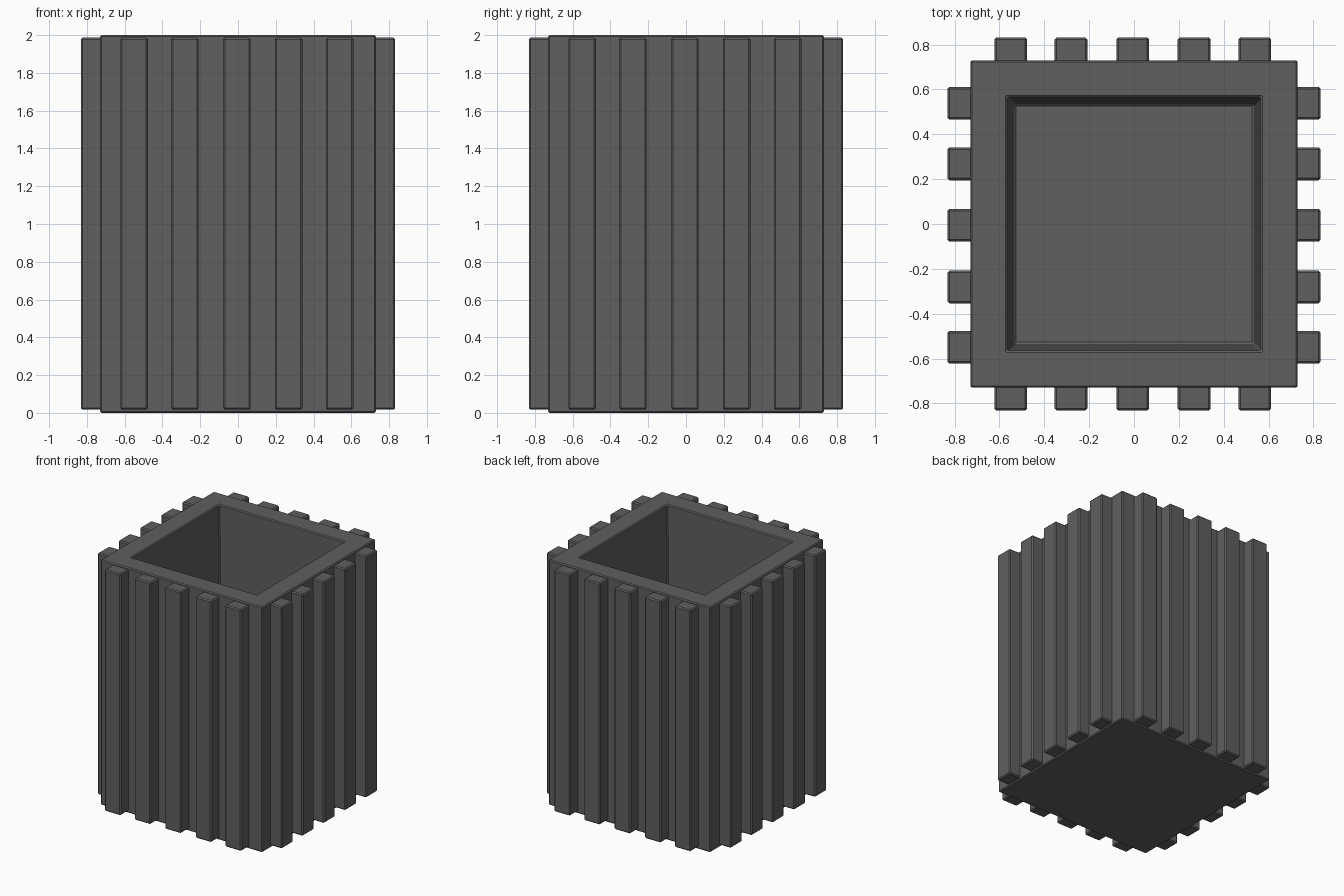
import bpy, bmesh
from mathutils import Matrix

if "Cube" in bpy.data.objects:
    bpy.data.objects.remove(bpy.data.objects["Cube"])

mat = bpy.data.materials.new("dark grey")
mat.diffuse_color = (0.115, 0.115, 0.115, 1)
mat.use_nodes = True
mat.node_tree.nodes["Principled BSDF"].inputs["Base Color"].default_value = mat.diffuse_color


def finish(name, bm, bevel):
    bmesh.ops.recalc_face_normals(bm, faces=bm.faces)
    me = bpy.data.meshes.new(name)
    bm.to_mesh(me)
    bm.free()
    me.materials.append(mat)
    ob = bpy.data.objects.new(name, me)
    bpy.context.collection.objects.link(ob)
    mod = ob.modifiers.new("edge_chamfer", 'BEVEL')
    mod.width = bevel
    mod.segments = 1
    mod.limit_method = 'ANGLE'
    return ob


# Hollow square body: stacked square rings, outside up, then down the tapered inside
bm = bmesh.new()
rings = []
for r, z in [(0.73, 0), (0.73, 2), (0.565, 2), (0.535, 0.2)]:
    rings.append([bm.verts.new((sx * r, sy * r, z))
                  for sx, sy in [(-1, -1), (1, -1), (1, 1), (-1, 1)]])
for a, b in zip(rings, rings[1:]):
    for i in range(4):
        j = (i + 1) % 4
        bm.faces.new((a[i], a[j], b[j], b[i]))
bm.faces.new(rings[0][::-1])
bm.faces.new(rings[-1])
finish("planter_body", bm, 0.008)


# Five vertical slats on each side
def slat(name, x0, x1, y0, y1, z0=0.017, z1=1.987):
    bm = bmesh.new()
    m = Matrix.Translation(((x0 + x1) / 2, (y0 + y1) / 2, (z0 + z1) / 2))
    m = m @ Matrix.Diagonal((x1 - x0, y1 - y0, z1 - z0, 1))
    bmesh.ops.create_cube(bm, size=1, matrix=m)
    finish(name, bm, 0.009)


half = 0.073
for i, c in enumerate([-0.55, -0.281, -0.006, 0.268, 0.538]):
    slat(f"front_slat_{i}", c - half, c + half, -0.832, -0.70)
    slat(f"back_slat_{i}", c - half, c + half, 0.70, 0.832)
    slat(f"left_slat_{i}", -0.832, -0.70, c - half, c + half)
    slat(f"right_slat_{i}", 0.70, 0.832, c - half, c + half)
